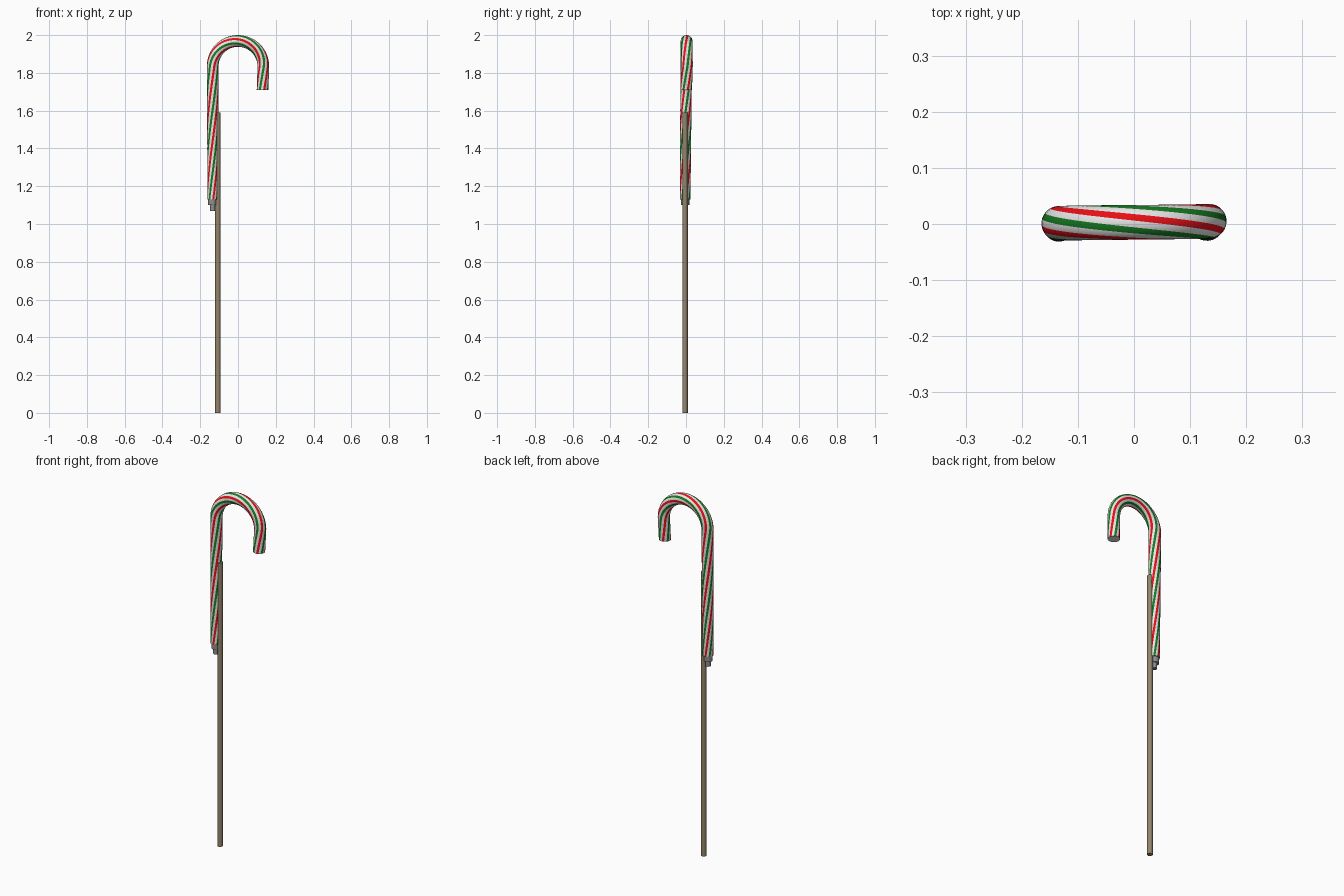
import bpy, bmesh, math
from mathutils import Vector

if "Cube" in bpy.data.objects:
    bpy.data.objects.remove(bpy.data.objects["Cube"])


def material(name, rgb):
    m = bpy.data.materials.new(name)
    m.diffuse_color = (*rgb, 1)
    m.use_nodes = True
    m.node_tree.nodes["Principled BSDF"].inputs["Base Color"].default_value = m.diffuse_color
    return m


WHITE = material("white", (0.85, 0.85, 0.85))
RED = material("red", (0.80, 0.005, 0.008))
GREEN = material("green", (0.008, 0.20, 0.015))
TAN = material("tan_pole", (0.30, 0.235, 0.145))
GREY = material("grey_plastic", (0.28, 0.28, 0.29))


def finish(bm, name, mats):
    bmesh.ops.recalc_face_normals(bm, faces=bm.faces)
    me = bpy.data.meshes.new(name)
    bm.to_mesh(me)
    bm.free()
    for m in mats:
        me.materials.append(m)
    ob = bpy.data.objects.new(name, me)
    bpy.context.collection.objects.link(ob)
    bpy.ops.object.select_all(action='DESELECT')
    ob.select_set(True)
    bpy.context.view_layer.objects.active = ob
    bpy.ops.object.shade_smooth_by_angle(angle=math.radians(40))
    return ob


def cylinder(name, x, y, z0, z1, r, mat, sides=16):
    bm = bmesh.new()
    bmesh.ops.create_cone(bm, cap_ends=True, segments=sides, radius1=r, radius2=r, depth=z1 - z0)
    bmesh.ops.translate(bm, verts=bm.verts, vec=(x, y, (z0 + z1) / 2))
    return finish(bm, name, [mat])


# Cane path: (centre, outward normal, tube radius, arc length from the crown)
R, TUBE, CZ = 0.134, 0.031, 1.835
QUARTER = R * math.pi / 2
path = []
for i in range(24):                                   # straight shaft, slightly tapered
    t = i / 24
    z = 1.13 + (CZ - 1.13) * t
    path.append((Vector((-R, -0.004 + 0.005 * t, z)), Vector((-1, 0, 0)),
                 0.0275 + (TUBE - 0.0275) * t, z - CZ - QUARTER))
for i in range(33):                                   # half-circle crook
    a = math.pi * (1 - i / 32)
    n = Vector((math.cos(a), 0, math.sin(a)))
    path.append((Vector((0, 0.001 + 0.004 * i / 32, CZ)) + n * R, n, TUBE, R * (math.pi / 2 - a)))
for i in range(1, 6):                                 # short drop of the hook
    t = i / 5
    path.append((Vector((R - 0.004 * t, 0.005 - 0.004 * t, CZ - 0.125 * t)), Vector((1, 0, 0)),
                 TUBE, QUARTER + 0.125 * t))

# Twisted candy cane: rings turn along the path so the stripes follow the face columns
SEG, TWIST, START = 32, math.radians(270), math.radians(-17 - 11.25)
bm = bmesh.new()
rings = []
for c, n, r, s in path:
    ring = []
    for k in range(SEG):
        p = START + TWIST * s + 2 * math.pi * k / SEG
        ring.append(bm.verts.new(c + r * (math.cos(p) * n + math.sin(p) * Vector((0, -1, 0)))))
    rings.append(ring)
for a, b in zip(rings, rings[1:]):
    for k in range(SEG):
        j = (k + 1) % SEG
        f = bm.faces.new((a[k], a[j], b[j], b[k]))
        f.material_index = (1, 0, 2, 0)[(k // 2) % 4]  # red, white, green, white
bm.faces.new(rings[0])
bm.faces.new(rings[-1])
finish(bm, "candy_cane", [WHITE, RED, GREEN])

# Grey plug under the shaft and the ground stake beside it
cylinder("plug_collar", -0.136, -0.004, 1.10, 1.14, 0.022, GREY)
cylinder("plug_tip", -0.134, -0.004, 1.07, 1.11, 0.014, GREY)
cylinder("stake", -0.107, -0.005, 0.0, 1.59, 0.0145, TAN, 12)
